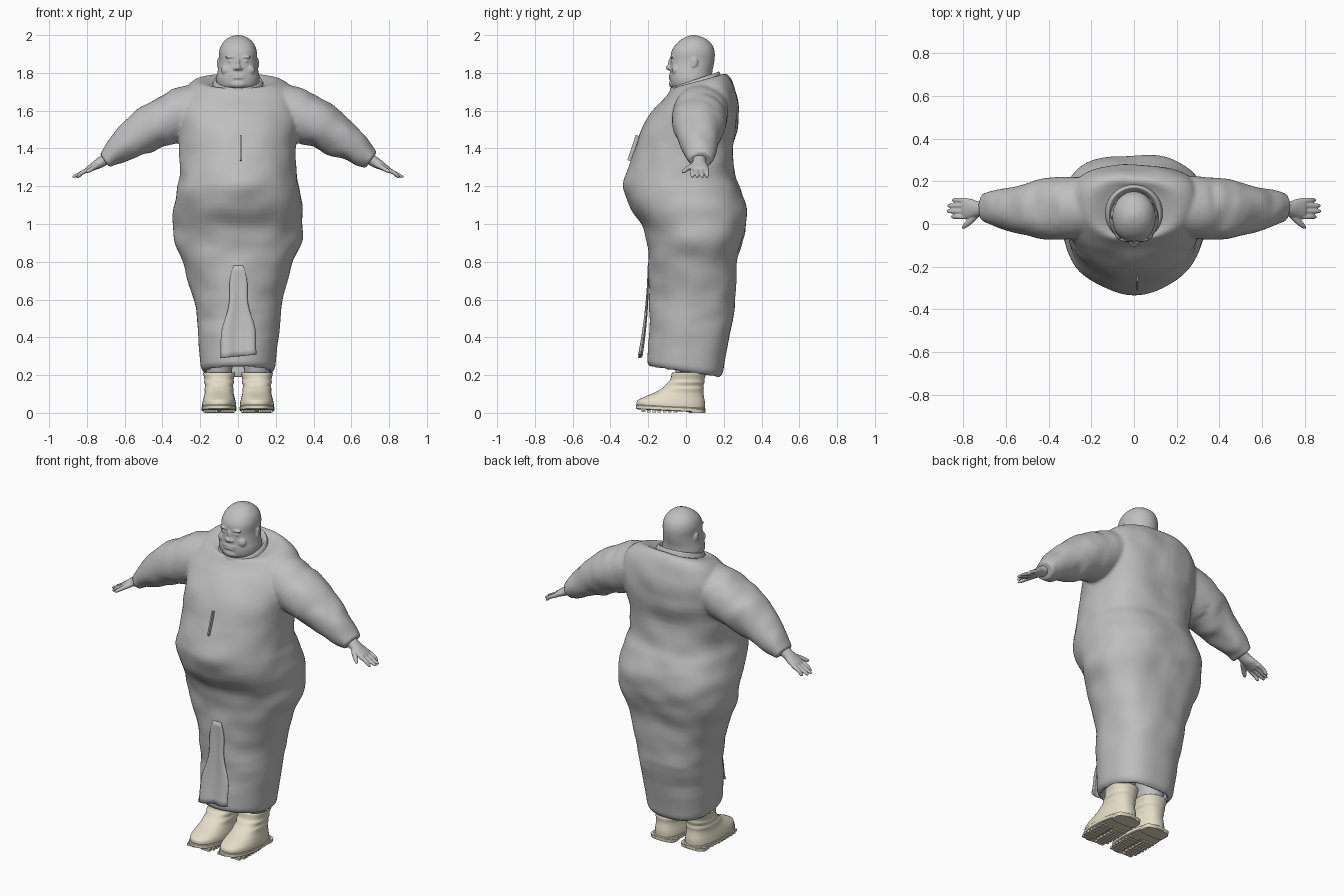
import bpy, bmesh, math
from mathutils import Vector, Matrix, noise

cube = bpy.data.objects.get("Cube")
if cube:
    bpy.data.objects.remove(cube, do_unlink=True)


def material(name, rgb):
    m = bpy.data.materials.new(name)
    m.use_nodes = True
    m.diffuse_color = (*rgb, 1)
    m.node_tree.nodes["Principled BSDF"].inputs["Base Color"].default_value = (*rgb, 1)
    return m


GREY = material("plain grey", (0.52, 0.52, 0.52))
CREAM = material("boot cream", (0.78, 0.73, 0.57))


def spline(rows, steps):
    """Catmull-Rom interpolation through rows of numbers."""
    out = []
    for i in range(len(rows) - 1):
        a, b, c, d = (rows[max(i - 1, 0)], rows[i], rows[i + 1], rows[min(i + 2, len(rows) - 1)])
        for k in range(steps):
            t = k / steps
            out.append([q + 0.5 * t * (r - p + t * (2 * p - 5 * q + 4 * r - s + t * (3 * (q - r) + s - p)))
                        for p, q, r, s in zip(a, b, c, d)])
    return out + [list(rows[-1])]


def skin(bm, rings, closed=True):
    """Bridge rings of points into a capped skin."""
    vs = [[bm.verts.new(p) for p in ring] for ring in rings]
    n = len(vs[0])
    for a, b in zip(vs, vs[1:]):
        for i in range(n):
            bm.faces.new((a[i], a[(i + 1) % n], b[(i + 1) % n], b[i]))
    if closed:
        bm.faces.new(vs[0])
        bm.faces.new(vs[-1])


def stack(bm, rows, cx=0, steps=4, n=48, front=2.0, back=2.0, closed=True):
    """Upright loft; rows hold height, half width, front y, back y, tilt."""
    rings = []
    for z, hw, yf, yb, tilt in spline(rows, steps):
        ring = []
        for i in range(n):
            a = math.tau * i / n
            c, s = math.cos(a), math.sin(a)
            e = 2 / (back if s > 0 else front)
            x = math.copysign(abs(c) ** e, c) * hw
            y = (yf + yb) / 2 + math.copysign(abs(s) ** e, s) * (yb - yf) / 2
            ring.append(Vector((cx + x, y, z + tilt * y)))
        rings.append(ring)
    skin(bm, rings, closed)


def tube(bm, rows, side, steps=4, n=20):
    """Loft along a path; rows hold x, y, z, width radius, height radius."""
    rows = spline(rows, steps)
    pts = [Vector((side * r[0], r[1], r[2])) for r in rows]
    rings = []
    for i, (p, r) in enumerate(zip(pts, rows)):
        d = (pts[min(i + 1, len(pts) - 1)] - pts[max(i - 1, 0)]).normalized()
        w = d.cross(Vector((0, 0, 1))).normalized()
        h = w.cross(d)
        rings.append([p + w * r[3] * math.cos(math.tau * k / n) + h * r[4] * math.sin(math.tau * k / n)
                      for k in range(n)])
    skin(bm, rings)


def ball(bm, loc, size):
    m = Matrix.Translation(loc) @ Matrix.Diagonal((*size, 1))
    bmesh.ops.create_uvsphere(bm, u_segments=20, v_segments=12, radius=1, matrix=m)


def finish(name, bm, mat, voxel=0, relax=3, smooth=True):
    bmesh.ops.recalc_face_normals(bm, faces=bm.faces)
    me = bpy.data.meshes.new(name)
    bm.to_mesh(me)
    bm.free()
    me.materials.append(mat)
    me.polygons.foreach_set("use_smooth", [smooth] * len(me.polygons))
    ob = bpy.data.objects.new(name, me)
    bpy.context.collection.objects.link(ob)
    if voxel:
        r = ob.modifiers.new("blend", "REMESH")
        r.mode = "VOXEL"
        r.voxel_size = voxel
        r.use_smooth_shade = True
        s = ob.modifiers.new("relax", "SMOOTH")
        s.iterations = relax
    return ob


# Long coat: hollow hem, heavy belly and hips, sloping shoulders
bm = bmesh.new()
stack(bm, [(.5, .19, -.16, .2, 0), (.235, .165, -.175, .165, -.14), (.235, .193, -.203, .193, -.14),
           (.3, .203, -.203, .208, -.05), (.55, .227, -.195, .257, 0), (.68, .257, -.192, .265, 0),
           (.8, .29, -.2, .272, 0), (.9, .335, -.205, .298, 0), (.98, .343, -.228, .316, 0),
           (1.08, .343, -.29, .32, 0), (1.18, .325, -.328, .29, 0), (1.26, .308, -.318, .258, 0),
           (1.4, .307, -.272, .25, 0), (1.53, .32, -.222, .275, 0), (1.63, .32, -.16, .272, .1),
           (1.7, .285, -.105, .25, .2), (1.74, .215, -.075, .215, .26), (1.722, .12, -.06, .18, .32)],
      n=72, back=2.6)

# Sleeves, blended into the coat
for side in (1, -1):
    tube(bm, [(.16, .085, 1.64, .13, .115), (.3, .075, 1.585, .145, .14), (.42, .07, 1.53, .143, .13),
              (.49, .068, 1.49, .125, .117), (.56, .068, 1.445, .108, .1), (.65, .076, 1.378, .084, .07),
              (.705, .077, 1.337, .066, .05)], side, steps=6, n=32)

# Soft cloth folds, tighter on the sleeves
for v in bm.verts:
    p = v.co.copy()
    if p.z > .4:
        fold = noise.noise(Vector((p.x * 7, p.y * 7, p.z * 9)))
        v.co += Vector((p.x, p.y, 0)).normalized() * fold * (.012 if abs(p.x) < .36 else .006)
        if abs(p.x) > .36:
            v.co.z += noise.noise(Vector((p.x * 14, p.y * 8, p.z * 8))) * .016
finish("coat", bm, GREY, voxel=.01)

# Collar
bm = bmesh.new()
stack(bm, [(1.71, .14, -.09, .188, .34), (1.748, .122, -.082, .174, .34), (1.725, .105, -.065, .152, .34)],
      closed=False)
finish("collar", bm, GREY)

# Flared front flap below the belly
bm = bmesh.new()
rows, cols = 16, 12
grid = []
for r in range(rows + 1):
    t = r / rows
    half = .025 + .08 * t + .008 * math.sin(t * 11)
    line = []
    for c in range(cols + 1):
        u = 2 * c / cols - 1
        y = -.203 - .042 * t * t + .009 * t * math.cos(u * 5)
        line.append(bm.verts.new((.002 + u * half, y, .78 - .48 * t + .01 * t * u)))
    grid.append(line)
for a, b in zip(grid, grid[1:]):
    for c in range(cols):
        bm.faces.new((a[c], a[c + 1], b[c + 1], b[c]))
flap = finish("front_flap", bm, GREY)
flap.modifiers.new("cloth", "SOLIDIFY").thickness = .006

# Thin edge of the coat opening on the chest
bm = bmesh.new()
m = Matrix.Translation((.015, -.274, 1.4)) @ Matrix.Rotation(-.32, 4, "X") @ Matrix.Diagonal((.008, .03, .14, 1))
bmesh.ops.create_cube(bm, size=1, matrix=m)
finish("chest_placket", bm, GREY, smooth=False)

# Bald head with heavy jaw and neck
bm = bmesh.new()
stack(bm, [(1.64, .09, -.02, .14, 0), (1.695, .085, -.045, .14, 0), (1.73, .108, -.078, .14, 0),
           (1.77, .115, -.086, .138, 0), (1.81, .108, -.084, .14, 0), (1.86, .1, -.082, .15, 0),
           (1.91, .1, -.078, .152, 0), (1.95, .087, -.055, .138, 0), (1.98, .06, -.02, .105, 0),
           (1.995, .03, .012, .07, 0), (2.0, .008, .035, .048, 0)], front=2.3)
ball(bm, (0, -.086, 1.828), (.017, .022, .015))
ball(bm, (0, -.08, 1.85), (.011, .015, .032))
ball(bm, (0, -.083, 1.789), (.042, .007, .006))
ball(bm, (0, -.083, 1.775), (.034, .009, .008))
ball(bm, (0, -.072, 1.742), (.045, .018, .022))
for side in (1, -1):
    ball(bm, (side * .016, -.084, 1.824), (.011, .012, .009))
    ball(bm, (side * .038, -.074, 1.884), (.032, .009, .008))
    ball(bm, (side * .038, -.073, 1.862), (.017, .008, .006))
    ball(bm, (side * .055, -.054, 1.815), (.036, .022, .03))
    ball(bm, (side * .102, .045, 1.855), (.009, .018, .026))
    ball(bm, (side * .105, .036, 1.838), (.007, .009, .013))
finish("head", bm, GREY, voxel=.0045, relax=4)

for side, word in ((1, "left"), (-1, "right")):
    # Open hand with four fingers and a thumb
    bm = bmesh.new()
    tube(bm, [(.66, .074, 1.37, .035, .032), (.73, .07, 1.325, .036, .028), (.765, .072, 1.305, .046, .021),
              (.795, .073, 1.288, .047, .015), (.806, .073, 1.282, .04, .008)], side)
    for y, tip in ((.034, .855), (.06, .875), (.086, .872), (.111, .852)):
        tube(bm, [(.785, y, 1.291, .0125, .012), (.825, y, 1.272, .012, .011),
                  (tip - .008, y, 1.252, .0095, .008), (tip, y, 1.246, .003, .003)], side, n=10)
    tube(bm, [(.735, .05, 1.315, .018, .016), (.765, .015, 1.298, .015, .013),
              (.793, -.01, 1.28, .011, .01), (.804, -.021, 1.273, .004, .004)], side, n=10)
    finish(word + "_hand", bm, GREY, voxel=.004, relax=2)

    # Trouser leg, tucked into the boot
    bm = bmesh.new()
    stack(bm, [(.19, .06, -.045, .08, 0), (.24, .07, -.06, .095, 0), (.5, .088, -.1, .12, 0)], cx=side * .1)
    finish(word + "_trouser_leg", bm, GREY)

    # Boot upper with creased ankle
    bm = bmesh.new()
    stack(bm, [(.018, .086, -.255, .098, -.06), (.035, .09, -.262, .1, -.05), (.06, .087, -.255, .1, -.03),
               (.085, .081, -.22, .095, 0), (.108, .076, -.165, .092, 0), (.128, .077, -.132, .094, 0),
               (.143, .073, -.112, .092, 0), (.162, .079, -.096, .098, 0), (.178, .077, -.082, .098, 0),
               (.212, .085, -.074, .106, 0), (.206, .074, -.06, .094, 0), (.185, .07, -.055, .09, 0)],
          cx=side * .1, front=2.3, back=2.3)
    finish(word + "_boot", bm, CREAM)

    # Sole with toe spring, heel and shallow tread blocks
    bm = bmesh.new()
    stack(bm, [(.006, .087, -.256, .1, -.05), (.01, .092, -.266, .104, -.05), (.026, .092, -.266, .104, -.05),
               (.03, .088, -.262, .1, -.05)], cx=side * .1, steps=1, front=2.4, back=2.6)
    stack(bm, [(0, .078, .015, .1, 0), (.02, .082, .01, .103, 0)], cx=side * .1, steps=1, back=3, front=5)
    for k in range(7):
        y = -.225 + .028 * k
        width = .055 if k == 0 else .074
        for x in (-1, 1):
            m = (Matrix.Translation((side * .1 + x * .046, y, .0075 - .03 * min(0, y + .14)))
                 @ Matrix.Diagonal((width, .019, .013, 1)))
            bmesh.ops.create_cube(bm, size=1, matrix=m)
    finish(word + "_sole", bm, CREAM, smooth=False)
